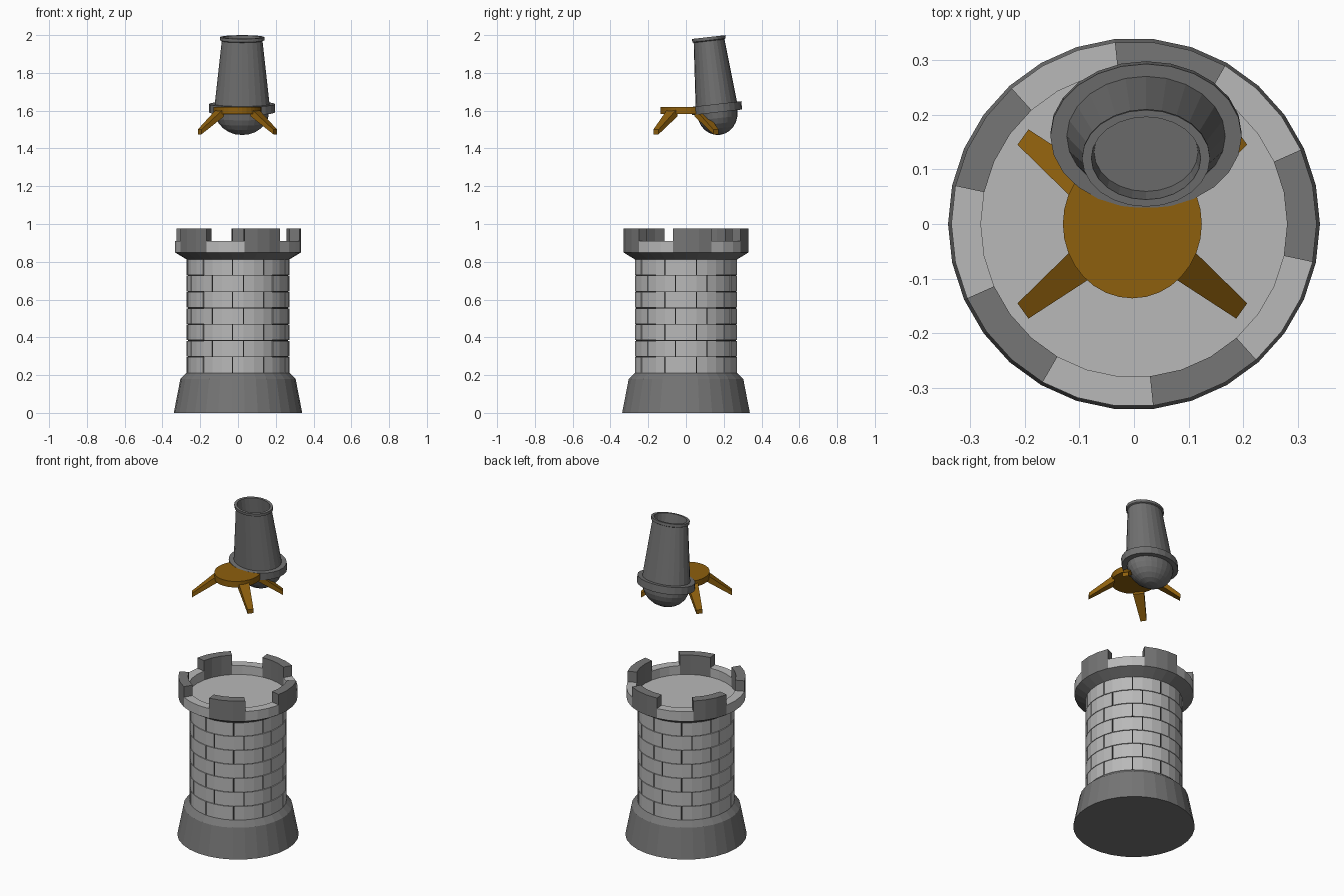
import bpy, bmesh, math
from mathutils import Matrix, Vector

default = bpy.data.objects.get("Cube")
if default:
    bpy.data.objects.remove(default)

SIDES = 30
STEP = math.tau / SIDES


def material(name, color):
    m = bpy.data.materials.new(name)
    m.use_nodes = True
    m.diffuse_color = (*color, 1)
    m.node_tree.nodes["Principled BSDF"].inputs["Base Color"].default_value = (*color, 1)
    return m


light_stone = material("light_stone", (0.48, 0.48, 0.48))
dark_stone = material("dark_stone", (0.18, 0.18, 0.18))
iron = material("iron", (0.16, 0.16, 0.16))
mortar = material("mortar", (0.015, 0.015, 0.015))
wood = material("wood", (0.27, 0.115, 0.004))


def finish(name, bm, mat):
    bmesh.ops.recalc_face_normals(bm, faces=bm.faces)
    mesh = bpy.data.meshes.new(name)
    bm.to_mesh(mesh)
    bm.free()
    mesh.materials.append(mat)
    obj = bpy.data.objects.new(name, mesh)
    bpy.context.collection.objects.link(obj)
    return obj


def lathe(name, profile, mat, sides=SIDES):
    """Turn (radius, height) points around z and cap both ends."""
    bm = bmesh.new()
    rings = [[bm.verts.new((r * math.cos(i * math.tau / sides),
                            r * math.sin(i * math.tau / sides), z))
              for i in range(sides)] for r, z in profile]
    for low, high in zip(rings, rings[1:]):
        for i in range(sides):
            j = (i + 1) % sides
            bm.faces.new((low[i], low[j], high[j], high[i]))
    bm.faces.new(rings[0][::-1])
    bm.faces.new(rings[-1])
    return finish(name, bm, mat)


def arc_block(bm, first, count, r_in, r_out, z0, z1, gap=0.0):
    """Curved block covering a number of wall facets."""
    sections = []
    for k in range(count + 1):
        a = (first + k) * STEP
        c, s = math.cos(a), math.sin(a)
        # Pull the two ends inwards along the facet to leave a joint
        pull = gap * ((k == 0) - (k == count))
        sections.append([bm.verts.new((r * c - pull * s, r * s + pull * c, z))
                         for r, z in ((r_in, z0), (r_out, z0), (r_out, z1), (r_in, z1))])
    for a, b in zip(sections, sections[1:]):
        for i in range(4):
            j = (i + 1) % 4
            bm.faces.new((a[i], a[j], b[j], b[i]))
    bm.faces.new(sections[0][::-1])
    bm.faces.new(sections[-1])


# Tower foot and the mortar core behind the bricks
lathe("tower_foot", [(0.34, 0), (0.305, 0.18), (0.272, 0.212)], dark_stone)
lathe("mortar_core", [(0.266, 0.2), (0.266, 0.82)], mortar)

# Seven staggered courses of bricks
bm = bmesh.new()
ROWS, BOTTOM, TOP, JOINT = 7, 0.21, 0.815, 0.003
height = (TOP - BOTTOM) / ROWS
for row in range(ROWS):
    z = BOTTOM + row * height
    for n in range(10):
        arc_block(bm, 3 * n + 1 + row % 2, 3, 0.255, 0.272,
                  z + JOINT * 0.6, z + height - JOINT * 0.6, JOINT)
finish("wall_bricks", bm, light_stone)

# Flared crown, floor and battlements
lathe("crown_flare", [(0.268, 0.81), (0.334, 0.85)], dark_stone)
lathe("tower_floor", [(0.285, 0.845), (0.285, 0.855)], light_stone)
merlons, parapet = bmesh.new(), bmesh.new()
for n in range(5):
    arc_block(merlons, 6 * n - 1, 3, 0.28, 0.334, 0.85, 0.975)
    arc_block(parapet, 6 * n + 2, 3, 0.28, 0.334, 0.85, 0.91)
finish("merlons", merlons, dark_stone)
finish("parapet", parapet, light_stone)

# Oval stand top
stand = lathe("stand_top", [(0.127, 1.583), (0.127, 1.62)], wood, 32)
stand.scale.y = 1.07
stand.location.x = -0.003

# Four tapered legs
bm = bmesh.new()
for sx in (1, -1):
    for sy in (1, -1):
        ends = []
        for plan, z0, z1 in ((((0.108, 0.045), (0.07, 0.095)), 1.57, 1.612),
                             (((0.21, 0.145), (0.19, 0.173)), 1.475, 1.5)):
            (ax, ay), (bx, by) = plan
            ends.append([bm.verts.new((sx * x - 0.003, sy * y, z)) for x, y, z in
                         ((ax, ay, z0), (bx, by, z0), (bx, by, z1), (ax, ay, z1))])
        root, tip = ends
        for i in range(4):
            j = (i + 1) % 4
            bm.faces.new((root[i], root[j], tip[j], tip[i]))
        bm.faces.new(root)
        bm.faces.new(tip)
finish("stand_legs", bm, wood)

# Cannon: rounded breech, collar, tapered barrel, lip and bore
breech = [(0.14 * math.sin(t * math.pi / 12) + 0.002,
           -0.022 - 0.12 * math.cos(t * math.pi / 12)) for t in range(7)]
barrel = [(0.175, -0.022), (0.175, 0.022), (0.145, 0.022), (0.108, 0.358),
          (0.117, 0.362), (0.117, 0.379), (0.1, 0.379), (0.095, 0.28)]
cannon = lathe("cannon", breech + barrel, iron, 24)
cannon.data.transform(Matrix.Diagonal(Vector((1, 0.76, 1, 1))))
cannon.rotation_euler.x = math.radians(6.5)
cannon.location = (0.022, 0.163, 1.613)
